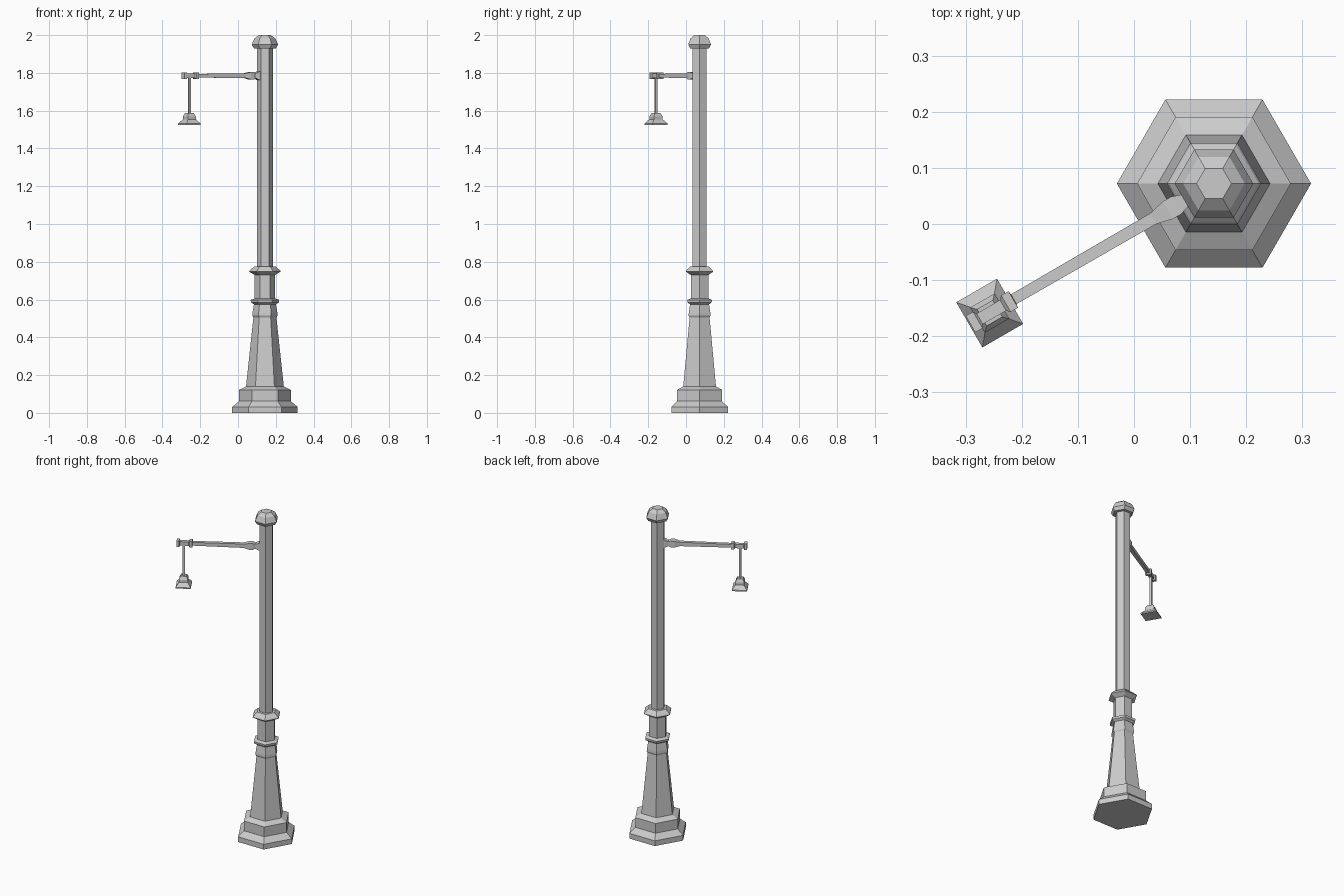
import bpy, bmesh, math
from mathutils import Matrix, Vector

if "Cube" in bpy.data.objects:
    bpy.data.objects.remove(bpy.data.objects["Cube"])

POST = Vector((0.1425, 0.072, 0))
ARM_ANGLE = math.radians(210)
ARM_FRAME = Matrix.Translation(POST) @ Matrix.Rotation(ARM_ANGLE, 4, 'Z')


def loft(name, rings, matrix):
    """Skin a list of point rings and cap both ends."""
    bm = bmesh.new()
    loops = [[bm.verts.new(matrix @ Vector(p)) for p in ring] for ring in rings]
    n = len(loops[0])
    for a, b in zip(loops, loops[1:]):
        for i in range(n):
            j = (i + 1) % n
            bm.faces.new((a[i], a[j], b[j], b[i]))
    bm.faces.new(loops[0][::-1])
    bm.faces.new(loops[-1])
    bmesh.ops.recalc_face_normals(bm, faces=bm.faces)
    mesh = bpy.data.meshes.new(name)
    bm.to_mesh(mesh)
    bm.free()
    obj = bpy.data.objects.new(name, mesh)
    bpy.context.collection.objects.link(obj)
    return obj


def hexagon(r, z):
    return [(r * math.cos(i * math.pi / 3), r * math.sin(i * math.pi / 3), z) for i in range(6)]


def rect_z(x, z, hx, hy):
    return [(x + sx * hx, sy * hy, z) for sx, sy in ((-1, -1), (1, -1), (1, 1), (-1, 1))]


def rect_x(x, hy, hz, z=1.785):
    return [(x, sy * hy, z + sz * hz) for sy, sz in ((-1, -1), (1, -1), (1, 1), (-1, 1))]


post_frame = Matrix.Translation(POST)

# Stepped plinth and tapered pedestal
loft("pedestal", [hexagon(r, z) for r, z in (
    (0.173, 0), (0.173, 0.032), (0.137, 0.062), (0.137, 0.122), (0.1, 0.14),
    (0.061, 0.505), (0.067, 0.515), (0.066, 0.53), (0.058, 0.575), (0.074, 0.585),
    (0.076, 0.598), (0.054, 0.606), (0.054, 0.73), (0.084, 0.748),
    (0.08, 0.755), (0.056, 0.775), (0.042, 0.776))], post_frame)

# Straight shaft
loft("shaft", [hexagon(0.042, 0.77), hexagon(0.042, 1.945)], post_frame)

# Domed cap
loft("cap", [hexagon(r, z) for r, z in (
    (0.042, 1.928), (0.058, 1.93), (0.07, 1.95), (0.055, 1.983), (0.031, 2.0))], post_frame)

# Arm with flared bracket and spool-shaped tip
loft("arm", [rect_x(*s) for s in (
    (0.03, 0.018, 0.024), (0.042, 0.017, 0.022), (0.06, 0.012, 0.014),
    (0.078, 0.018, 0.02), (0.095, 0.018, 0.019), (0.125, 0.011, 0.012),
    (0.412, 0.010, 0.010), (0.413, 0.017, 0.018), (0.428, 0.017, 0.018),
    (0.434, 0.011, 0.012), (0.482, 0.011, 0.012), (0.486, 0.017, 0.018),
    (0.501, 0.017, 0.018))], ARM_FRAME)

# Hanging rod
LAMP = 0.4615
loft("hanging_rod", [rect_z(LAMP, z, 0.006, 0.006) for z in (1.58, 1.78)], ARM_FRAME)

# Square lamp shade
loft("lamp_shade", [rect_z(LAMP, z, hx, hy) for z, hx, hy in (
    (1.525, 0.042, 0.0465), (1.532, 0.042, 0.0465), (1.551, 0.027, 0.029),
    (1.554, 0.025, 0.026), (1.570, 0.025, 0.026), (1.588, 0.016, 0.017))], ARM_FRAME)
